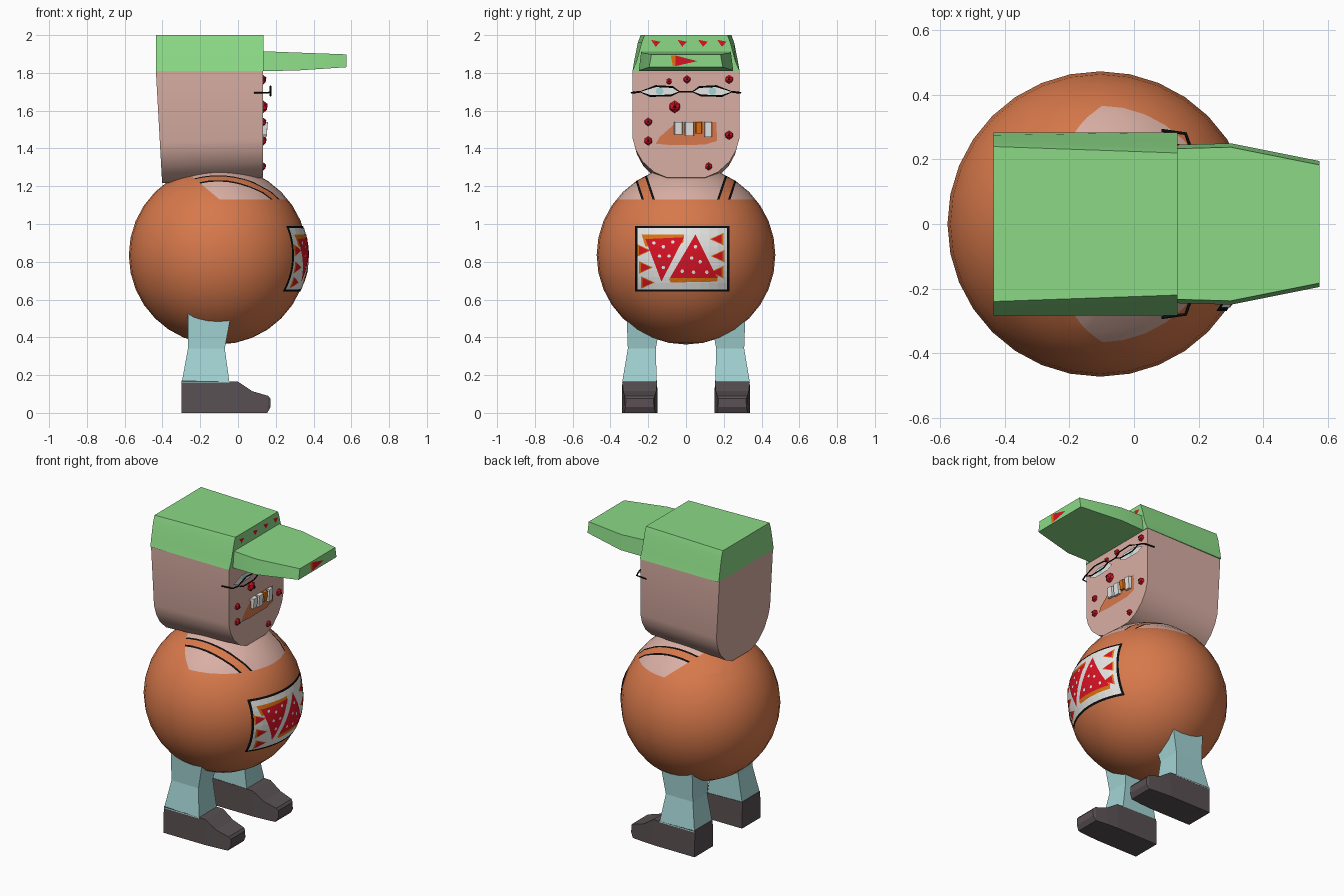
import bpy, bmesh, math
from mathutils import Vector

if "Cube" in bpy.data.objects:
    bpy.data.objects.remove(bpy.data.objects["Cube"])

def mat(name, r, g, b):
    m = bpy.data.materials.new(name)
    m.diffuse_color = (r, g, b, 1)
    m.use_nodes = True
    m.node_tree.nodes["Principled BSDF"].inputs["Base Color"].default_value = m.diffuse_color
    return m

GREEN = mat("cap green", .26, .70, .24)
ORANGE = mat("shirt orange", .68, .19, .07)
SKIN = mat("skin pink", .70, .43, .37)
TEAL = mat("trouser teal", .37, .66, .66)
SHOE = mat("shoe grey", .10, .08, .085)
RED = mat("sauce red", .70, .006, .018)
WHITE = mat("white", .82, .82, .80)
BLACK = mat("black", .004, .004, .004)
CRUST = mat("crust orange", .75, .17, .005)

R, CX, CZ = .473, -.105, .835          # belly sphere

def finish(name, bm, *mats, smooth=None):
    me = bpy.data.meshes.new(name)
    bm.to_mesh(me)
    bm.free()
    ob = bpy.data.objects.new(name, me)
    bpy.context.collection.objects.link(ob)
    for m in mats:
        me.materials.append(m)
    if smooth:
        bpy.ops.object.select_all(action='DESELECT')
        ob.select_set(True)
        bpy.context.view_layer.objects.active = ob
        bpy.ops.object.shade_smooth_by_angle(angle=math.radians(smooth))
    return ob

def loft(name, rings, m, smooth=None, mirror=False):
    bm = bmesh.new()
    vs = [[bm.verts.new(p) for p in ring] for ring in rings]
    n = len(rings[0])
    for a, b in zip(vs, vs[1:]):
        for i in range(n):
            bm.faces.new((a[i], a[(i + 1) % n], b[(i + 1) % n], b[i]))
    bm.faces.new(vs[0])
    bm.faces.new(vs[-1])
    bmesh.ops.recalc_face_normals(bm, faces=bm.faces)
    ob = finish(name, bm, m, smooth=smooth)
    if mirror:
        ob.modifiers.new("mirror", 'MIRROR').use_axis = (False, True, False)
    return ob

def plate(name, polys, m, place, cuts=0):
    """Thin painted shapes given as (y, z) outlines, laid on a surface facing +x."""
    bm = bmesh.new()
    for pts in polys:
        bm.faces.new([bm.verts.new((0, y, z)) for y, z in pts])
    bm.normal_update()
    bmesh.ops.reverse_faces(bm, faces=[f for f in bm.faces if f.normal.x < 0])
    bmesh.ops.triangulate(bm, faces=bm.faces)
    if cuts:
        bmesh.ops.subdivide_edges(bm, edges=bm.edges, cuts=cuts, use_grid_fill=True)
    for v in bm.verts:
        v.co.x = place(v.co.y, v.co.z)
    return finish(name, bm, m)

def on_belly(o):
    return lambda y, z: CX + math.sqrt((R + o) ** 2 - y * y - (z - CZ) ** 2)

def flat(x):
    return lambda y, z: x

def rect(y0, y1, z0, z1):
    return [(y0, z0), (y1, z0), (y1, z1), (y0, z1)]

def disc(y, z, r, n=8):
    return [(y + r * math.cos(i * math.tau / n), z + r * math.sin(i * math.tau / n)) for i in range(n)]

def tube(name, pts, m, r=.005, cyclic=False):
    cu = bpy.data.curves.new(name, 'CURVE')
    cu.dimensions = '3D'
    cu.bevel_depth, cu.bevel_resolution = r, 0
    s = cu.splines.new('POLY')
    s.points.add(len(pts) - 1)
    for p, c in zip(s.points, pts):
        p.co = (*c, 1)
    s.use_cyclic_u = cyclic
    cu.materials.append(m)
    ob = bpy.data.objects.new(name, cu)
    bpy.context.collection.objects.link(ob)
    bpy.ops.object.select_all(action='DESELECT')
    ob.select_set(True)
    bpy.context.view_layer.objects.active = ob
    bpy.ops.object.convert(target='MESH')

# Belly with bare shoulders and straps cut into the sphere
bm = bmesh.new()
bmesh.ops.create_uvsphere(bm, u_segments=32, v_segments=16, radius=R)
bmesh.ops.translate(bm, verts=bm.verts, vec=(CX, 0, CZ))

def cut(co, no):
    fs = [f for f in bm.faces if max(v.co.z for v in f.verts) > 1.131]
    geom = set(fs)
    for f in fs:
        geom.update(f.edges, f.verts)
    bmesh.ops.bisect_plane(bm, geom=list(geom), dist=1e-5, plane_co=co, plane_no=no)

STRAP = (.165, .177, .223, .235)        # black, orange, black limits
SLOPE = .33
cut((0, 0, 1.13), (0, 0, 1))
cut((-.11, 0, 1.14), (1, 0, 1.2))
for side in (-1, 1):
    for y in STRAP:
        cut((0, side * y, 1.13), (0, side, -SLOPE))
for f in bm.faces:
    c = f.calc_center_median()
    if c.z > 1.13 and c.x > -.11 - 1.2 * (c.z - 1.14):
        t = abs(c.y) - SLOPE * (c.z - 1.13)
        in_strap, in_cloth = STRAP[0] < t < STRAP[3], STRAP[1] < t < STRAP[2]
        f.material_index = 0 if in_cloth else 2 if in_strap else 1
finish("belly", bm, ORANGE, SKIN, BLACK, smooth=40)

# Picture on the shirt front
plate("picture_border", [rect(-.27, .23, .642, .99)], BLACK, on_belly(.003), 9)
plate("picture_ground", [rect(-.258, .218, .654, .978)], WHITE, on_belly(.0045), 9)
minis = [(-.225, .86), (-.215, .77), (-.205, .69), (.165, .92), (.17, .83), (.165, .745)]

def mini(y, z, s):
    d = 1 if y < 0 else -1
    return [(y - d * s, z + s), (y - d * s, z - s), (y + d * s * 1.2, z)]

plate("picture_crusts", [[(-.235, .945), (-.01, .945), (-.015, .90), (-.12, .88), (-.215, .88)],
      [(-.09, .71), (-.08, .69), (.165, .695), (.17, .725), (.04, .76)]]
      + [mini(y, z, .033) for y, z in minis], CRUST, on_belly(.006), 4)
plate("picture_slices", [[(-.215, .92), (-.01, .93), (-.13, .695)], [(.05, .945), (-.085, .715), (.165, .715)]]
      + [mini(y, z, .024) for y, z in minis], RED, on_belly(.0075), 4)
spots = [(-.17, .90), (-.12, .88), (-.07, .905), (-.14, .83), (-.09, .83), (-.12, .77), (.05, .88),
         (.03, .82), (.075, .80), (-.02, .75), (.04, .745), (.11, .745)]
plate("picture_cheese", [disc(y, z, .010, 6) for y, z in spots], WHITE, on_belly(.009))

# Head: a jaw-shaped section pulled from back to front
half = [(.282, 1.815), (.282, 1.45), (.265, 1.39), (.23, 1.33), (.17, 1.275), (.10, 1.245)]
section = half + [(-y, z) for y, z in reversed(half)]
loft("head", [[(-.435 + .035 * (1.815 - z) / .6, y * .98, z - .03 * (1.815 - z) / .6) for y, z in section],
              [(.132, y, z) for y, z in section]], SKIN, smooth=40)

# Cap crown and brim
loft("cap_crown", [[(-.435, -b, z), (.135, -f, z), (.135, f, z), (-.435, b, z)]
     for z, b, f in ((1.81, .283, .284), (1.86, .275, .262), (1.96, .255, .235), (2.0, .24, .22))], GREEN, smooth=35)
loft("cap_brim", [[(x, -w, lo), (x, w, lo), (x, w - .012, hi), (x, -w + .012, hi)]
     for x, w, lo, hi in ((.12, .245, 1.81, 1.915), (.30, .25, 1.812, 1.908), (.575, .195, 1.83, 1.898))],
     GREEN, smooth=35)
tri = [[(y - .025, 1.975), (y + .025, 1.965), (y, 1.938)] for y in (-.16, -.02, .09, .19)]
plate("cap_slices", tri, RED, flat(.139))
plate("brim_crust", [[(-.08, 1.892), (-.055, 1.892), (-.055, 1.836), (-.07, 1.836)]], CRUST, flat(.577))
plate("brim_slice", [[(-.055, 1.892), (-.055, 1.836), (.06, 1.862)]], RED, flat(.577))

# Face: mouth, teeth, eyes
plate("mouth", [[(-.16, 1.425), (-.14, 1.46), (-.06, 1.53), (.07, 1.545), (.16, 1.54), (.165, 1.44),
                 (.10, 1.42), (-.08, 1.418)]], ORANGE, flat(.137))
for i, (y, w, lo, m) in enumerate([(-.04, .024, 1.475, WHITE), (.018, .026, 1.465, WHITE),
                                   (.068, .018, 1.48, CRUST), (.118, .022, 1.46, WHITE)]):
    loft(f"tooth_{i + 1}", [[(.13, y - w, z), (x, y - w * .8, z), (x, y + w * .8, z), (.13, y + w, z)]
         for z, x in ((lo, .152), (1.54, .158))], m)
lens = [(.035, 1.70), (.07, 1.725), (.16, 1.73), (.245, 1.70), (.19, 1.678), (.08, 1.68)]
plate("eyes", [[(s * y, z) for y, z in lens] for s in (-1, 1)], WHITE, flat(.138))
plate("irises", [disc(s * .14, 1.703, .021) for s in (-1, 1)], TEAL, flat(.142))

# Glasses
for side, s in (("right", -1), ("left", 1)):
    tube(f"glasses_rim_{side}", [(.172, s * y, z) for y, z in lens], BLACK, cyclic=True)
    tube(f"glasses_arm_{side}", [(.172, s * .245, 1.70), (.16, s * .28, 1.695), (.085, s * .29, 1.695)], BLACK)
tube("glasses_bridge", [(.172, -.035, 1.70), (.172, .035, 1.70)], BLACK)

# Red spots with dark centres
for i, (y, z, r) in enumerate([(-.06, 1.62, .033), (-.2, 1.54, .022), (-.2, 1.44, .024), (.228, 1.765, .023),
                               (.005, 1.765, .021), (-.09, 1.755, .017), (.228, 1.47, .024), (.12, 1.305, .021)]):
    bm = bmesh.new()
    bmesh.ops.create_icosphere(bm, subdivisions=1, radius=r)
    for v in bm.verts:
        v.co = Vector((.134 + v.co.x * .8, y + v.co.y, z + v.co.z))
    finish(f"spot_{i + 1}", bm, RED)
    plate(f"spot_centre_{i + 1}", [disc(y, z, r * .3, 6)], BLACK, flat(.136 + r * .8))

# Legs and shoes
loft("legs", [[(x0, yi, z), (x1, yi, z), (x1, yo, z), (x0, yo, z)] for z, x0, x1, yi, yo in (
    (.16, -.298, -.045, .155, .338), (.34, -.265, -.07, .16, .308), (.53, -.265, -.035, .125, .315))],
    TEAL, mirror=True)
loft("shoes", [[(x0, .245 - w, lo), (x0, .245 + w, lo), (x1, .245 + w * .97, hi), (x1, .245 - w * .97, hi)]
     for x0, x1, w, lo, hi in ((-.30, -.30, .095, 0, .172), (0, 0, .095, 0, .165), (.075, .075, .09, 0, .115),
                               (.155, .16, .082, 0, .09), (.172, .172, .075, .03, .075))], SHOE, mirror=True)
